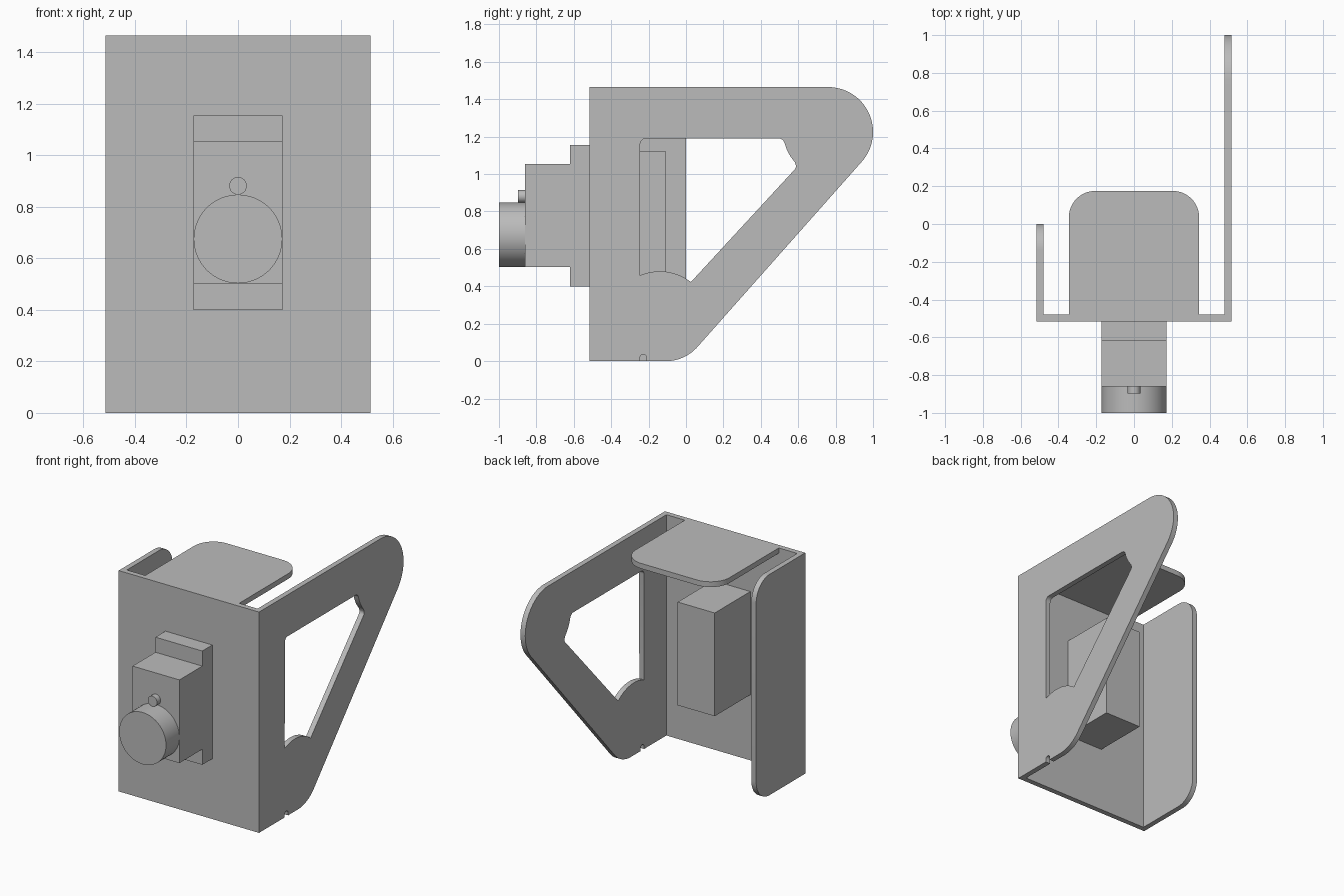
import bpy, bmesh
from math import cos, sin, radians
from mathutils import Vector

cube = bpy.data.objects.get("Cube")
if cube:
    bpy.data.objects.remove(cube, do_unlink=True)

GREY = (0.5, 0.5, 0.5, 1.0)
mat = bpy.data.materials.new("plain grey")
mat.use_nodes = True
mat.diffuse_color = GREY
mat.node_tree.nodes["Principled BSDF"].inputs["Base Color"].default_value = GREY

HALF = 0.515      # half width of the bracket
INNER = 0.48      # inner side of the sheet
TOP = 1.465
SHEET = HALF - INNER


def arc(cu, cv, r, start, end, steps=16):
    """Points on an arc, angles in degrees."""
    angles = [radians(start + (end - start) * i / steps) for i in range(steps + 1)]
    return [(cu + r * cos(a), cv + r * sin(a)) for a in angles]


def circle(cu, cv, r, steps=64):
    return arc(cu, cv, r, 0, 360, steps)[:-1]


def rect(u0, u1, v0, v1):
    return [(u0, v0), (u1, v0), (u1, v1), (u0, v1)]


def prism(name, axis, lo, hi, *loops):
    """Extrude an outline, with optional holes, along one axis."""
    k = "xyz".index(axis)

    def place(u, v):
        p = [u, v]
        p.insert(k, lo)
        return p

    bm = bmesh.new()
    edges = []
    for loop in loops:
        verts = [bm.verts.new(place(u, v)) for u, v in loop]
        edges += [bm.edges.new((a, b)) for a, b in zip(verts, verts[1:] + verts[:1])]
    normal = Vector((0, 0, 0))
    normal[k] = 1
    if len(loops) == 1:
        bm.faces.new(verts)
    else:
        bmesh.ops.triangle_fill(bm, edges=edges, use_beauty=True, normal=normal)
    ext = bmesh.ops.extrude_face_region(bm, geom=bm.faces[:], use_keep_orig=True)
    moved = [g for g in ext["geom"] if isinstance(g, bmesh.types.BMVert)]
    bmesh.ops.translate(bm, verts=moved, vec=normal * (hi - lo))
    bmesh.ops.recalc_face_normals(bm, faces=bm.faces[:])
    mesh = bpy.data.meshes.new(name)
    bm.to_mesh(mesh)
    bm.free()
    mesh.materials.append(mat)
    obj = bpy.data.objects.new(name, mesh)
    bpy.context.collection.objects.link(obj)
    bpy.ops.object.select_all(action='DESELECT')
    obj.select_set(True)
    bpy.context.view_layer.objects.active = obj
    bpy.ops.object.shade_smooth_by_angle(angle=radians(30))
    return obj


# Folded sheet: front plate, short side flange, top tab
prism("front_plate", "y", -HALF, -INNER, rect(-HALF, HALF, 0, TOP))

R = 0.14
flange = [(-INNER, 0)] + arc(-R, R, R, -90, 0) + arc(-R, TOP - R, R, 0, 90) + [(-INNER, TOP)]
prism("side_flange", "x", -HALF, -INNER, flange)

TAB, BACK = 0.345, 0.175
tab = [(-TAB, -INNER), (TAB, -INNER)]
tab += arc(TAB - R, BACK - R, R, 0, 90) + arc(R - TAB, BACK - R, R, 90, 180)
prism("top_tab", "z", TOP - SHEET, TOP, tab)

# Long arm with relief notch, rounded ends and an open window
outline = [(-INNER, 0), (-0.246, 0)] + arc(-0.228, 0.018, 0.018, 180, 0, 8) + [(-0.21, 0)]
outline += arc(-0.107, 0.225, 0.225, -90, -41)
outline += arc(0.76, 1.225, 0.24, -41, 90, 32) + [(-INNER, TOP)]
window = arc(-0.14, 0.21, 0.27, 113, 52)
window += arc(0.562, 1.042, 0.026, -42, 35, 6)
window += arc(0.76, 1.225, 0.24, 222, 194, 10)
window += arc(0.497, 1.16, 0.03, 15, 90, 6)
window += arc(-0.215, 1.16, 0.03, 90, 180, 8)
prism("long_arm", "x", INNER, HALF, outline, window)

# Lock body through the plate
prism("rear_box", "y", -INNER, -0.107, rect(-0.136, 0.136, 0.435, 1.12))
prism("mounting_block", "y", -0.62, -HALF, rect(-0.172, 0.172, 0.40, 1.155))
prism("front_block", "y", -0.86, -0.62, rect(-0.172, 0.172, 0.503, 1.055))
prism("round_dial", "y", -1.0, -0.86, circle(0, 0.675, 0.172))
prism("small_button", "y", -0.897, -0.86, circle(0, 0.881, 0.034, 32))
